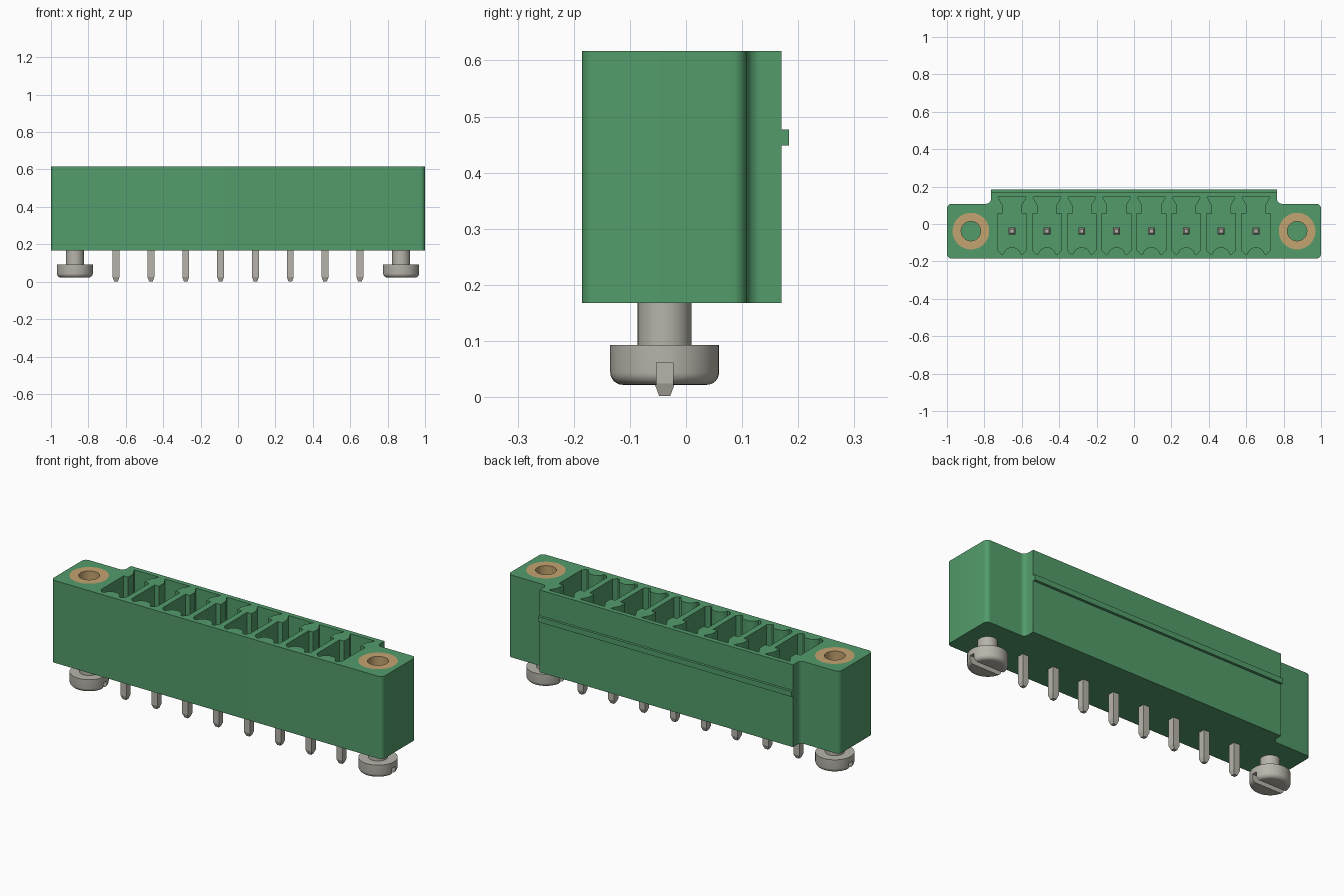
import bpy, bmesh, math
from mathutils import Vector

if "Cube" in bpy.data.objects:
    bpy.data.objects.remove(bpy.data.objects["Cube"], do_unlink=True)

BOTTOM, TOP = 0.168, 0.617
PIN_Y = -0.038
PITCH = 0.1863
PIN_XS = [(i - 3.5) * PITCH for i in range(8)]
SCREW_X = 0.872


def material(name, rgb):
    m = bpy.data.materials.new(name)
    m.use_nodes = True
    m.diffuse_color = (*rgb, 1)
    m.node_tree.nodes["Principled BSDF"].inputs["Base Color"].default_value = (*rgb, 1)
    return m


GREEN = material("green plastic", (0.085, 0.33, 0.145))
BRASS = material("brass", (0.55, 0.37, 0.16))
STEEL = material("tinned steel", (0.47, 0.455, 0.40))


def finish(bm, name, mat):
    bmesh.ops.remove_doubles(bm, verts=bm.verts, dist=1e-5)
    bmesh.ops.recalc_face_normals(bm, faces=bm.faces)
    mesh = bpy.data.meshes.new(name)
    bm.to_mesh(mesh)
    bm.free()
    mesh.materials.append(mat)
    ob = bpy.data.objects.new(name, mesh)
    bpy.context.collection.objects.link(ob)
    return ob


def smooth(ob):
    bpy.ops.object.select_all(action='DESELECT')
    ob.select_set(True)
    bpy.context.view_layer.objects.active = ob
    bpy.ops.object.shade_smooth_by_angle(angle=math.radians(35))


def add_prism(bm, pts, z0, z1):
    face = bm.faces.new([bm.verts.new((x, y, z0)) for x, y in pts])
    out = bmesh.ops.extrude_face_region(bm, geom=[face])
    verts = [v for v in out["geom"] if isinstance(v, bmesh.types.BMVert)]
    bmesh.ops.translate(bm, verts=verts, vec=(0, 0, z1 - z0))


def rect(x0, x1, y0, y1):
    return [(x0, y0), (x1, y0), (x1, y1), (x0, y1)]


def arc(cx, cy, r, a0, a1, n=8):
    steps = [math.radians(a0 + (a1 - a0) * i / n) for i in range(n + 1)]
    return [(cx + r * math.cos(a), cy + r * math.sin(a)) for a in steps]


def mirrored(half):
    return half + [(-x, y) for x, y in reversed(half)]


def lathe(name, profile, cx, mat):
    """Spin an (r, z) profile around a vertical axis through a screw position."""
    bm = bmesh.new()
    vs = [bm.verts.new((cx + r, PIN_Y, z)) for r, z in profile]
    es = [bm.edges.new(pair) for pair in zip(vs, vs[1:])]
    bmesh.ops.spin(bm, geom=vs + es, cent=(cx, PIN_Y, 0), axis=(0, 0, 1),
                   angle=2 * math.pi, steps=40)
    return finish(bm, name, mat)


def cut(ob, cutter):
    mod = ob.modifiers.new("cut", 'BOOLEAN')
    mod.operation, mod.solver, mod.object = 'DIFFERENCE', 'EXACT', cutter
    bpy.context.view_layer.objects.active = ob
    bpy.ops.object.modifier_apply(modifier=mod.name)
    bpy.data.objects.remove(cutter, do_unlink=True)


# Housing with rounded ears and a raised middle section at the back
R = 0.025
half = (arc(1 - R, -0.185 + R, R, -90, 0) + arc(1 - R, 0.108 - R, R, 0, 90)
        + arc(0.765 + R, 0.108 + R, R, 270, 180) + [(0.765, 0.17)])
bm = bmesh.new()
add_prism(bm, mirrored(half), BOTTOM, TOP)
housing = finish(bm, "housing", GREEN)

# Keyed plug pockets, with a curved rib on the front wall, and insert bores
pocket = mirrored(arc(0, -0.172, 0.048, 90, 15, 6)[1:]
                  + [(0.058, -0.16), (0.077, -0.14), (0.077, 0.055),
                     (0.05, 0.055), (0.05, 0.1), (0.075, 0.144)])
bm = bmesh.new()
for px in PIN_XS:
    add_prism(bm, [(px + x, y) for x, y in pocket], 0.285, TOP + 0.05)
for s in (-1, 1):
    add_prism(bm, arc(s * SCREW_X, PIN_Y, 0.098, 0, 351, 39), 0.32, TOP + 0.05)
cut(housing, finish(bm, "pocket_cutter", GREEN))
smooth(housing)

# Latching ridge along the back
bm = bmesh.new()
add_prism(bm, rect(-0.765, 0.765, 0.165, 0.184), 0.448, 0.477)
finish(bm, "back_ridge", GREEN)

# Threaded inserts and slotted screws in both ears
for s, side in ((1, "left"), (-1, "right")):
    cx = s * SCREW_X
    insert = lathe(side + "_insert", [(0.052, 0.32), (0.052, TOP), (0.098, TOP),
                                      (0.098, 0.32), (0.052, 0.32)], cx, BRASS)
    smooth(insert)
    fillet = arc(0.075, 0.044, 0.022, -90, 0, 6)
    screw = lathe(side + "_screw", [(0, 0.022)] + fillet
                  + [(0.097, 0.093), (0.048, 0.093), (0.048, 0.175), (0, 0.175)], cx, STEEL)
    bm = bmesh.new()
    add_prism(bm, rect(cx - 0.12, cx + 0.12, PIN_Y - 0.015, PIN_Y + 0.015), 0, 0.062)
    cut(screw, finish(bm, "slot_cutter", STEEL))
    smooth(screw)

# Square contact pins with tapered ends
for i, px in enumerate(PIN_XS):
    bm = bmesh.new()
    rings = []
    for w, z in ((0.01, 0.002), (0.018, 0.024), (0.018, 0.5), (0.01, 0.525)):
        rings.append([bm.verts.new((px + x, PIN_Y + y, z)) for x, y in rect(-w, w, -w, w)])
    for a, b in zip(rings, rings[1:]):
        for k in range(4):
            bm.faces.new((a[k], a[(k + 1) % 4], b[(k + 1) % 4], b[k]))
    bm.faces.new(rings[0])
    bm.faces.new(rings[-1])
    finish(bm, f"contact_pin_{i + 1}", STEEL)
